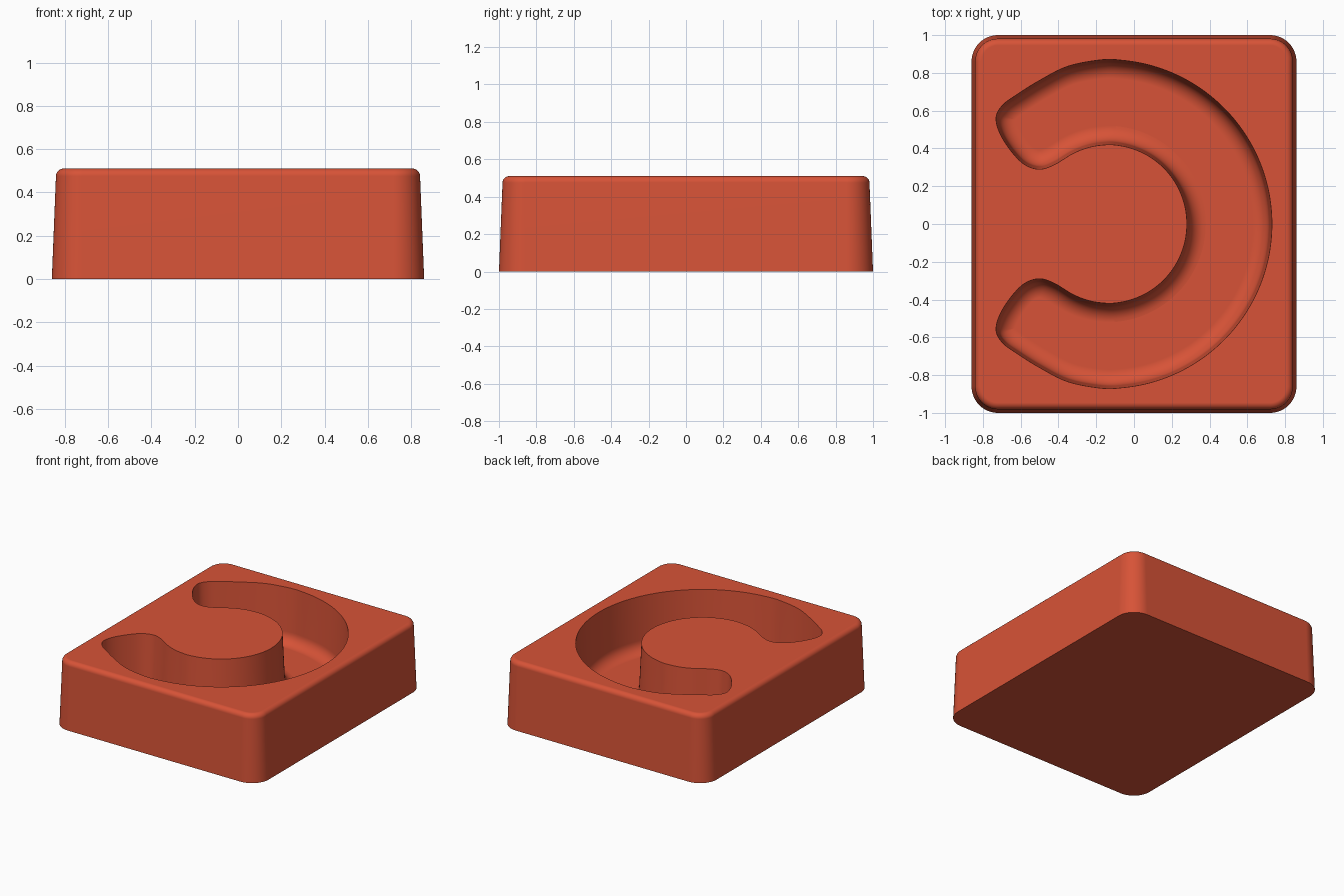
import bpy, bmesh, math
from mathutils import Vector

default = bpy.data.objects.get("Cube")
if default:
    bpy.data.objects.remove(default, do_unlink=True)

HEIGHT, FLOOR = 0.51, 0.10


def arc(cx, cy, r, start, end, steps):
    """Points on a circle between two angles in degrees."""
    angles = [math.radians(start + (end - start) * i / steps) for i in range(steps + 1)]
    return [Vector((cx + r * math.cos(a), cy + r * math.sin(a))) for a in angles]


def smooth_loop(pts, steps):
    """Closed smooth curve through the given points."""
    out, n = [], len(pts)
    for i in range(n):
        a, b, c, d = (pts[(i + k) % n] for k in (-1, 0, 1, 2))
        for s in range(steps):
            t = s / steps
            out.append((2 * b + (c - a) * t + (2 * a - 5 * b + 4 * c - d) * t * t
                        + (3 * b - a - 3 * c + d) * t ** 3) / 2)
    return out


def inset(loop, dist):
    """Move a counter-clockwise loop inwards, collapsing points that would cross."""
    n, moved, valid = len(loop), [], []
    for i, p in enumerate(loop):
        t = (loop[(i + 1) % n] - loop[i - 1]).normalized()
        q = p + Vector((-t.y, t.x)) * dist
        moved.append(q)
        valid.append(dist <= 0 or min((q - o).length_squared for o in loop) > (dist * 0.98) ** 2)
    result = []
    for i in range(n):
        k = 0
        while k < n and not (valid[(i + k) % n] or valid[i - k]):
            k += 1
        result.append(moved[(i + k) % n] if valid[(i + k) % n] else moved[i - k])
    return result


def loft(name, loop, profile):
    """Solid from one outline stacked along (inset, height) pairs."""
    bm = bmesh.new()
    rings = [[bm.verts.new((p.x, p.y, z)) for p in inset(loop, d)] for d, z in profile]
    n = len(loop)
    for low, high in zip(rings, rings[1:]):
        for i in range(n):
            j = (i + 1) % n
            bm.faces.new((low[i], low[j], high[j], high[i]))
    bm.faces.new(rings[0][::-1])
    bm.faces.new(rings[-1])
    bmesh.ops.remove_doubles(bm, verts=bm.verts, dist=0.0001)
    bmesh.ops.recalc_face_normals(bm, faces=bm.faces)
    mesh = bpy.data.meshes.new(name)
    bm.to_mesh(mesh)
    bm.free()
    obj = bpy.data.objects.new(name, mesh)
    bpy.context.collection.objects.link(obj)
    return obj


# Block: rounded rectangle with drafted sides and a rounded top edge
R = 0.14
corners = [(1, 1, 0), (-1, 1, 90), (-1, -1, 180), (1, -1, 270)]
rectangle = [p for sx, sy, a in corners
             for p in arc(sx * (0.86 - R), sy * (1 - R), R, a, a + 90, 14)]
edge = 0.035
block_profile = [(0, 0)] + [(0.019 + edge - p.x, HEIGHT - edge + p.y)
                            for p in arc(0, 0, edge, 0, 90, 7)]
block = loft("block", rectangle, block_profile)

# Pocket: curved channel with bulbous ends, mirrored front to back
bulb = [(-0.35, 0.835), (-0.5, 0.76), (-0.62, 0.685), (-0.695, 0.63), (-0.73, 0.565),
        (-0.71, 0.48), (-0.65, 0.385), (-0.58, 0.315), (-0.5, 0.29), (-0.42, 0.315),
        (-0.32, 0.375), (-0.23, 0.408)]
half = (arc(-0.14, 0, 0.87, 0, 92, 12) + [Vector(p) for p in bulb]
        + arc(-0.14, 0, 0.42, 90, 0, 11))
outline = half + [Vector((p.x, -p.y)) for p in half[-2:0:-1]]
fillet = 0.085
pocket_profile = [(0.015 + fillet - p.x, FLOOR + fillet + p.y)
                  for p in arc(0, 0, fillet, -90, 0, 8)]
pocket_profile += [(0, HEIGHT), (-0.004, HEIGHT + 0.1)]
pocket = loft("pocket_cutter", smooth_loop(outline, 5), pocket_profile)
pocket.hide_render = True

# Cut the pocket out of the block
bpy.ops.object.select_all(action='DESELECT')
block.select_set(True)
bpy.context.view_layer.objects.active = block
cut = block.modifiers.new("pocket", 'BOOLEAN')
cut.operation = 'DIFFERENCE'
cut.solver = 'EXACT'
cut.object = pocket
bpy.ops.object.modifier_apply(modifier=cut.name)
bpy.data.objects.remove(pocket, do_unlink=True)

# Material and shading
red = bpy.data.materials.new("brick red")
red.use_nodes = True
color = (0.68, 0.086, 0.038, 1)
red.diffuse_color = color
red.node_tree.nodes["Principled BSDF"].inputs["Base Color"].default_value = color
block.data.materials.clear()
block.data.materials.append(red)
for face in block.data.polygons:
    face.material_index = 0
bpy.ops.object.shade_smooth_by_angle(angle=math.radians(35))
weighted = block.modifiers.new("even_shading", 'WEIGHTED_NORMAL')
weighted.keep_sharp = True
